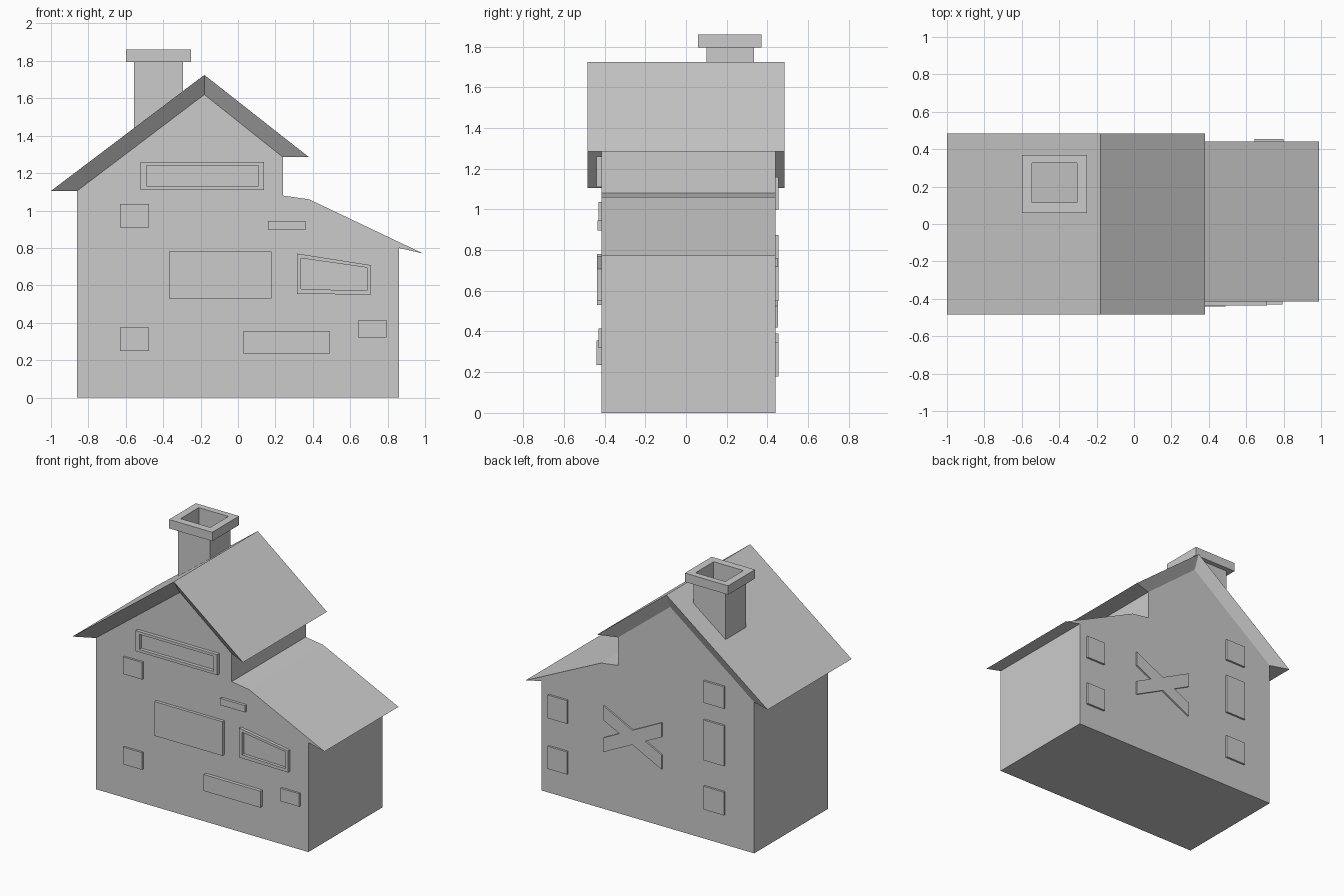
import bpy, bmesh

if "Cube" in bpy.data.objects:
    bpy.data.objects.remove(bpy.data.objects["Cube"])

FRONT, BACK = -0.415, 0.44


def finish(name, bm):
    bmesh.ops.recalc_face_normals(bm, faces=bm.faces)
    me = bpy.data.meshes.new(name)
    bm.to_mesh(me)
    bm.free()
    ob = bpy.data.objects.new(name, me)
    bpy.context.collection.objects.link(ob)
    return ob


def loft(name, rings, caps=True, closed=False):
    """Join rings of equal point count into one skin."""
    bm = bmesh.new()
    loops = [[bm.verts.new(p) for p in r] for r in rings]
    n = len(loops[0])
    pairs = list(zip(loops, loops[1:]))
    if closed:
        pairs.append((loops[-1], loops[0]))
    for a, b in pairs:
        for i in range(n):
            j = (i + 1) % n
            bm.faces.new((a[i], a[j], b[j], b[i]))
    if caps and not closed:
        bm.faces.new(loops[0])
        bm.faces.new(loops[-1])
    return finish(name, bm)


def plate(name, pts, y0, y1):
    """Extrude an x,z outline along y."""
    return loft(name, [[(x, y, z) for x, z in pts] for y in (y0, y1)])


def rect(x0, x1, z0, z1):
    return [(x0, z0), (x1, z0), (x1, z1), (x0, z1)]


def frame(name, outer, inner, y0, y1):
    """Raised border with an open middle."""
    return loft(name, [[(x, y, z) for x, z in pts] for pts, y in
                       ((outer, y0), (outer, y1), (inner, y1), (inner, y0))], closed=True)


def tube(name, outer, inner, z0, z1):
    """Open rectangular shaft; outlines are x0, x1, y0, y1."""
    rings = [[(x, y, z) for x, y in rect(*o)] for o, z in
             ((outer, z0), (outer, z1), (inner, z1), (inner, z0))]
    return loft(name, rings, closed=True)


# House body with lean-to roof in one profile
plate("house_body", [(-0.86, 0), (0.86, 0), (0.86, 0.80), (0.99, 0.77), (0.38, 1.06),
                     (0.24, 1.08), (0.24, 1.285), (-0.18, 1.62), (-0.86, 1.105)], FRONT, BACK)

# Main roof: sharp gable edges with an underside sloping back to the walls
stations = [((-1.0, 1.105), (-0.86, 1.105)),
            ((-0.18, 1.725), (-0.18, 1.62)),
            ((0.38, 1.285), (0.24, 1.285))]
loft("main_roof", [[(o[0], -0.485, o[1]), (i[0], FRONT, i[1]),
                    (i[0], BACK, i[1]), (o[0], 0.485, o[1])] for o, i in stations])

# Hollow chimney and its cap
flue = (-0.545, -0.305, 0.115, 0.325)
tube("chimney_shaft", (-0.555, -0.295, 0.10, 0.335), flue, 1.25, 1.80)
tube("chimney_cap", (-0.60, -0.25, 0.06, 0.37), flue, 1.795, 1.86)

# Front windows and panels
front_panels = [
    ("upper_left_window", (-0.63, -0.475, 0.91, 1.035), 0.015),
    ("lower_left_window", (-0.63, -0.475, 0.25, 0.375), 0.015),
    ("lower_right_window", (0.645, 0.795, 0.32, 0.415), 0.015),
    ("centre_panel", (-0.37, 0.18, 0.53, 0.78), 0.022),
    ("small_panel", (0.16, 0.36, 0.895, 0.945), 0.02),
    ("low_panel", (0.03, 0.49, 0.235, 0.355), 0.025),
]
for name, r, depth in front_panels:
    plate(name, rect(*r), FRONT + 0.01, FRONT - depth)

# Front frames
frame("attic_frame", rect(-0.52, 0.14, 1.11, 1.26), rect(-0.49, 0.11, 1.13, 1.24),
      FRONT + 0.01, FRONT - 0.025)
frame("slanted_frame", [(0.315, 0.555), (0.71, 0.55), (0.71, 0.708), (0.315, 0.77)],
      [(0.338, 0.58), (0.69, 0.572), (0.69, 0.695), (0.338, 0.745)],
      FRONT + 0.01, FRONT - 0.022)

# Back windows
back_windows = [(-0.625, -0.46, 1.0, 1.16), (-0.625, -0.46, 0.58, 0.875),
                (-0.625, -0.46, 0.22, 0.39), (0.645, 0.80, 0.55, 0.72),
                (0.645, 0.80, 0.18, 0.345)]
for k, r in enumerate(back_windows):
    plate(f"back_window_{k + 1}", rect(*r), BACK - 0.01, BACK + 0.015)

# Crossed boards on the back wall
w, h, t = 0.235, 0.17, 0.105
s = t * w / (2 * h - t)
cross = [(-w, h), (0, t / 2), (w, h), (w, h - t), (s, 0), (w, t - h),
         (w, -h), (0, -t / 2), (-w, -h), (-w, t - h), (-s, 0), (-w, h - t)]
plate("crossed_boards", [(x + 0.118, z + 0.59) for x, z in cross], BACK - 0.01, BACK + 0.012)
